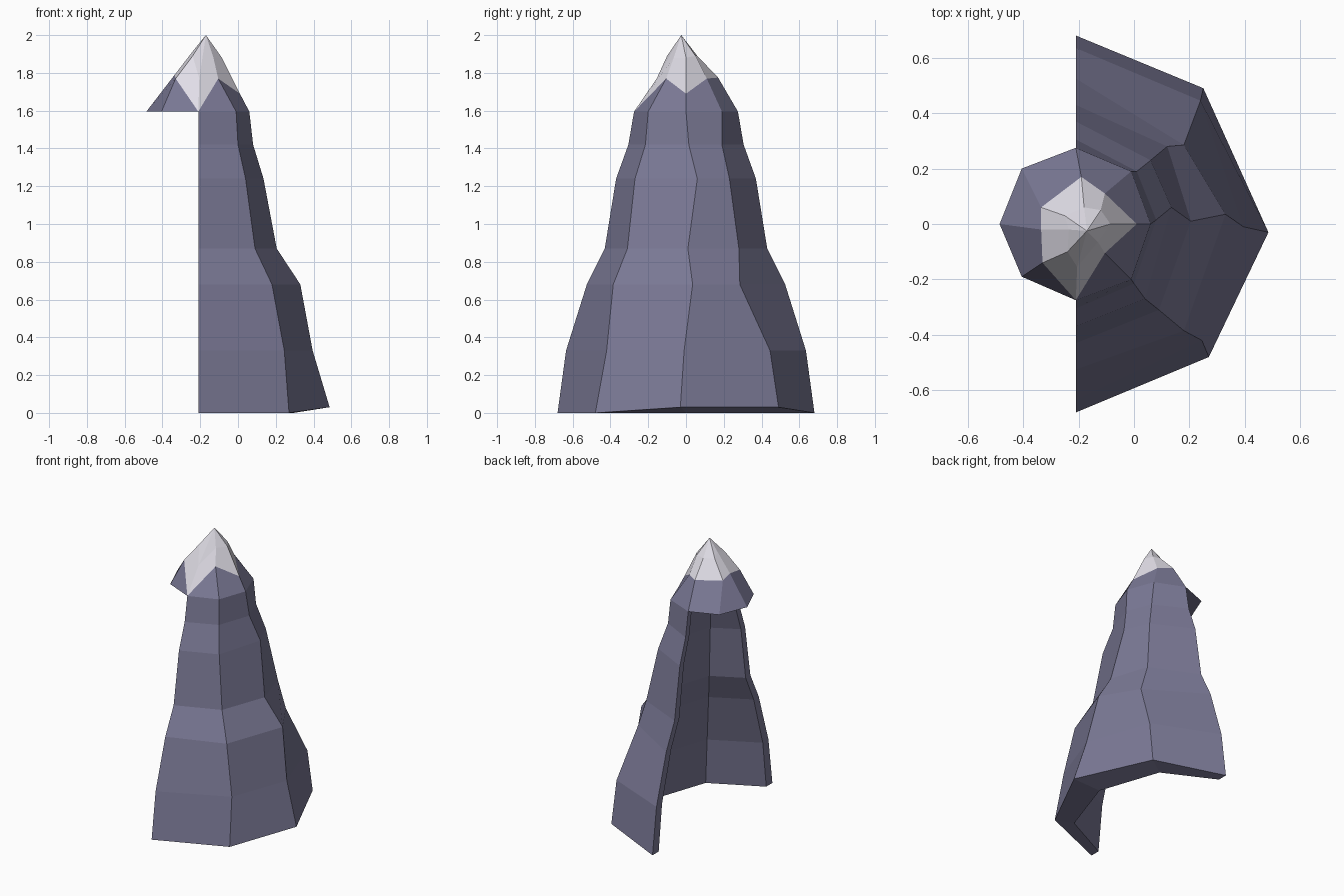
import bpy, bmesh, math

if "Cube" in bpy.data.objects:
    bpy.data.objects.remove(bpy.data.objects["Cube"])

CX = -0.21   # axis of the hollow peak


def material(name, rgb):
    m = bpy.data.materials.new(name)
    m.diffuse_color = (*rgb, 1)
    m.use_nodes = True
    m.node_tree.nodes["Principled BSDF"].inputs["Base Color"].default_value = m.diffuse_color
    return m


rock = material("rock", (0.195, 0.19, 0.30))
snow = material("snow", (0.75, 0.73, 0.80))


def make(name, mat, build):
    bm = bmesh.new()
    build(bm)
    bmesh.ops.remove_doubles(bm, verts=bm.verts, dist=0.0005)
    bmesh.ops.recalc_face_normals(bm, faces=bm.faces)
    me = bpy.data.meshes.new(name)
    bm.to_mesh(me)
    bm.free()
    me.materials.append(mat)
    ob = bpy.data.objects.new(name, me)
    bpy.context.collection.objects.link(ob)


def strip(bm, a, b, closed=False):
    """Join two rows of vertices with faces."""
    n = len(a)
    for i in range(n if closed else n - 1):
        j = (i + 1) % n
        bm.faces.new((a[i], a[j], b[j], b[i]))


def row(bm, pts):
    return [bm.verts.new(p) for p in pts]


def arc(rx, ry, z):
    """Five points of a half octagon, front to rear."""
    return [(CX + rx * math.cos(math.radians(d)), ry * math.sin(math.radians(d)), z)
            for d in range(-90, 91, 45)]


# Levels: end radius, z, then x, y of the front, middle and rear ridges
levels = [
    (0.68, 0.00, 0.27, -0.48, 0.485, -0.03, 0.25, 0.49),
    (0.635, 0.33, 0.245, -0.42, 0.395, -0.01, 0.24, 0.445),
    (0.525, 0.68, 0.18, -0.385, 0.33, 0.035, 0.18, 0.285),
    (0.43, 0.87, 0.09, -0.31, 0.205, 0.01, 0.12, 0.28),
    (0.37, 1.24, 0.04, -0.27, 0.135, 0.06, 0.06, 0.23),
    (0.305, 1.42, 0.00, -0.215, 0.08, 0.015, 0.01, 0.19),
    (0.275, 1.595, -0.01, -0.20, 0.06, 0.0, -0.01, 0.19),
]


def inner_arc(r, z):
    return arc((0.74 - 0.05 * z) * r, r - 0.07 + 0.019 * z, z)


def rock_wall(bm):
    outer, inner = [], []
    for k, (r, z, fx, fy, mx, my, rx, ry) in enumerate(levels):
        lift = 0.03 if k == 0 else 0
        outer.append(row(bm, [(CX, -r, z), (fx, fy, z), (mx, my, z + lift),
                              (rx, ry, z + lift), (CX, r, z)]))
        inner.append(row(bm, inner_arc(r, z)))
    for k in range(len(levels) - 1):
        strip(bm, outer[k], outer[k + 1])
        strip(bm, inner[k], inner[k + 1])
        for e in (0, -1):   # cut ends of the wall
            bm.faces.new((outer[k][e], outer[k + 1][e], inner[k + 1][e], inner[k][e]))
    strip(bm, outer[0], inner[0])


# Peak rings, counter-clockwise from +x
eave = [(0.06, 0), (-0.01, 0.19), (CX, 0.275), (-0.405, 0.2),
        (-0.485, 0), (-0.405, -0.19), (CX, -0.275), (-0.01, -0.2)]
snow_line = [(0.01, 0, 1.69), (-0.105, 0.11, 1.77), (-0.19, 0.17, 1.775),
             (-0.335, 0.06, 1.77), (-0.335, -0.02, 1.79), (-0.33, -0.14, 1.77),
             (CX, -0.275, 1.595), (-0.105, -0.105, 1.77)]
snow_mid = [(-0.085, 0, 1.88), (-0.12, 0.05, 1.89), (-0.18, 0.06, 1.89),
            (-0.25, 0.03, 1.89), (-0.235, -0.02, 1.92), (-0.24, -0.10, 1.89),
            (-0.205, -0.155, 1.77), (-0.13, -0.065, 1.88)]


# Overhanging hood with a flat ceiling over the hollow
def hood(bm):
    low = row(bm, [(x, y, 1.595) for x, y in eave])
    high = row(bm, snow_line)
    for i in range(8):
        j = (i + 1) % 8
        if i == 6:        # the front snow tip reaches the eave
            bm.faces.new((low[i], low[j], high[j]))
        elif j == 6:
            bm.faces.new((low[i], low[j], high[i]))
        else:
            bm.faces.new((low[i], low[j], high[j], high[i]))
    bm.faces.new(low[2:7] + row(bm, inner_arc(0.275, 1.595)))


# Pointed snow cap
def cap(bm):
    a, b = row(bm, snow_line), row(bm, snow_mid)
    strip(bm, a, b, True)
    tip = bm.verts.new((-0.17, -0.025, 2))
    for i in range(8):
        bm.faces.new((b[i], b[(i + 1) % 8], tip))


make("rock_wall", rock, rock_wall)
make("peak_hood", rock, hood)
make("snow_cap", snow, cap)
